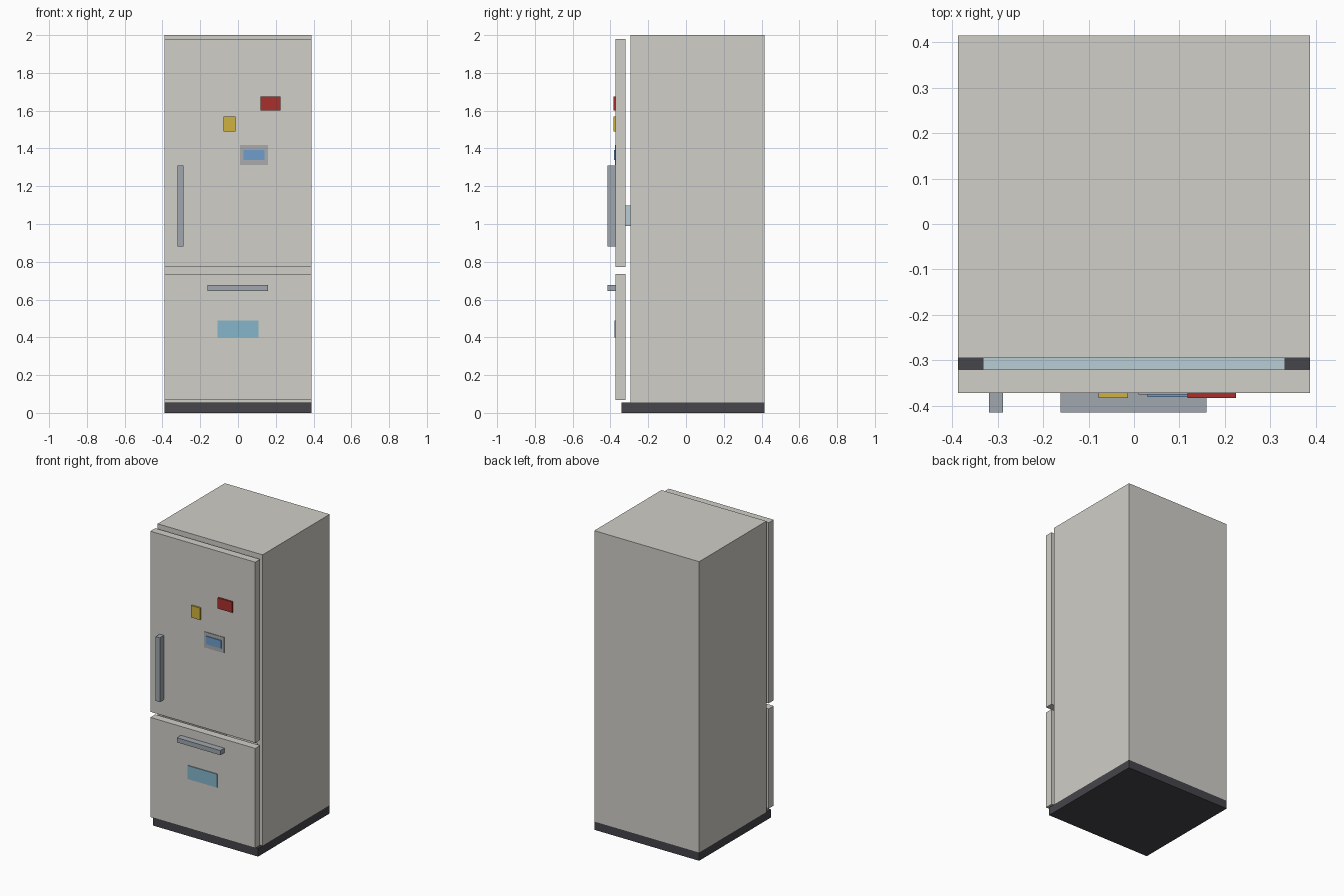
import bpy
import bmesh

if "Cube" in bpy.data.objects:
    bpy.data.objects.remove(bpy.data.objects["Cube"])


def material(name, rgb):
    m = bpy.data.materials.new(name)
    m.diffuse_color = (*rgb, 1)
    m.use_nodes = True
    m.node_tree.nodes["Principled BSDF"].inputs["Base Color"].default_value = m.diffuse_color
    return m


SHELL = material("warm_grey", (0.63, 0.62, 0.58))
DARK = material("charcoal", (0.06, 0.06, 0.07))
METAL = material("metal", (0.35, 0.39, 0.43))
RED = material("red", (0.40, 0.03, 0.025))
YELLOW = material("yellow", (0.62, 0.45, 0.05))
PANEL = material("panel_grey", (0.40, 0.41, 0.42))
SCREEN = material("screen_blue", (0.16, 0.34, 0.60))
LABEL = material("label_blue", (0.24, 0.47, 0.60))
GLASS = material("pale_blue", (0.48, 0.61, 0.66))


def box(name, x, y, z, mat):
    """Box from (min, max) ranges on each axis."""
    bm = bmesh.new()
    bmesh.ops.create_cube(bm, size=1)
    for v in bm.verts:
        v.co = [r[0] if c < 0 else r[1] for c, r in zip(v.co, (x, y, z))]
    me = bpy.data.meshes.new(name)
    bm.to_mesh(me)
    bm.free()
    me.materials.append(mat)
    ob = bpy.data.objects.new(name, me)
    bpy.context.collection.objects.link(ob)
    return ob


W, WALL = 0.388, 0.04
IN = W - WALL
FRONT, BACK = -0.295, 0.415
DOOR = (-0.372, -0.32)

# Hollow cabinet
box("base", (-W, W), (-0.342, BACK), (0, 0.055), DARK)
box("left_wall", (-W, -IN), (FRONT, BACK), (0.055, 1.965), SHELL)
box("right_wall", (IN, W), (FRONT, BACK), (0.055, 1.965), SHELL)
box("back_wall", (-IN, IN), (BACK - WALL, BACK), (0.055, 1.965), SHELL)
box("top_panel", (-W, W), (FRONT, BACK), (1.965, 2), SHELL)
box("floor_panel", (-IN, IN), (FRONT, BACK - WALL), (0.055, 0.09), SHELL)
box("divider", (-IN, IN), (FRONT, BACK - WALL), (0.73, 0.775), SHELL)

# Interior shelves and drawer
for i, z in enumerate((1.13, 1.4, 1.68)):
    box(f"shelf_{i + 1}", (-IN, IN), (-0.25, BACK - WALL), (z, z + 0.015), GLASS)
box("drawer_front", (-0.333, 0.333), (DOOR[1], FRONT), (0.99, 1.097), GLASS)

# Doors and handles
box("upper_door", (-W, W), DOOR, (0.772, 1.98), SHELL)
box("freezer_door", (-W, W), DOOR, (0.068, 0.735), SHELL)
box("upper_handle", (-0.319, -0.288), (-0.415, DOOR[0]), (0.88, 1.31), METAL)
box("freezer_handle", (-0.162, 0.16), (-0.415, DOOR[0]), (0.645, 0.676), METAL)

# Things on the door fronts
box("red_magnet", (0.118, 0.225), (-0.383, DOOR[0]), (1.602, 1.674), RED)
box("yellow_magnet", (-0.078, -0.013), (-0.383, DOOR[0]), (1.49, 1.57), YELLOW)
box("control_panel", (0.01, 0.16), (-0.376, DOOR[0]), (1.312, 1.417), PANEL)
box("control_screen", (0.03, 0.14), (-0.381, -0.376), (1.34, 1.393), SCREEN)
box("freezer_label", (-0.108, 0.108), (-0.378, DOOR[0]), (0.4, 0.49), LABEL)
